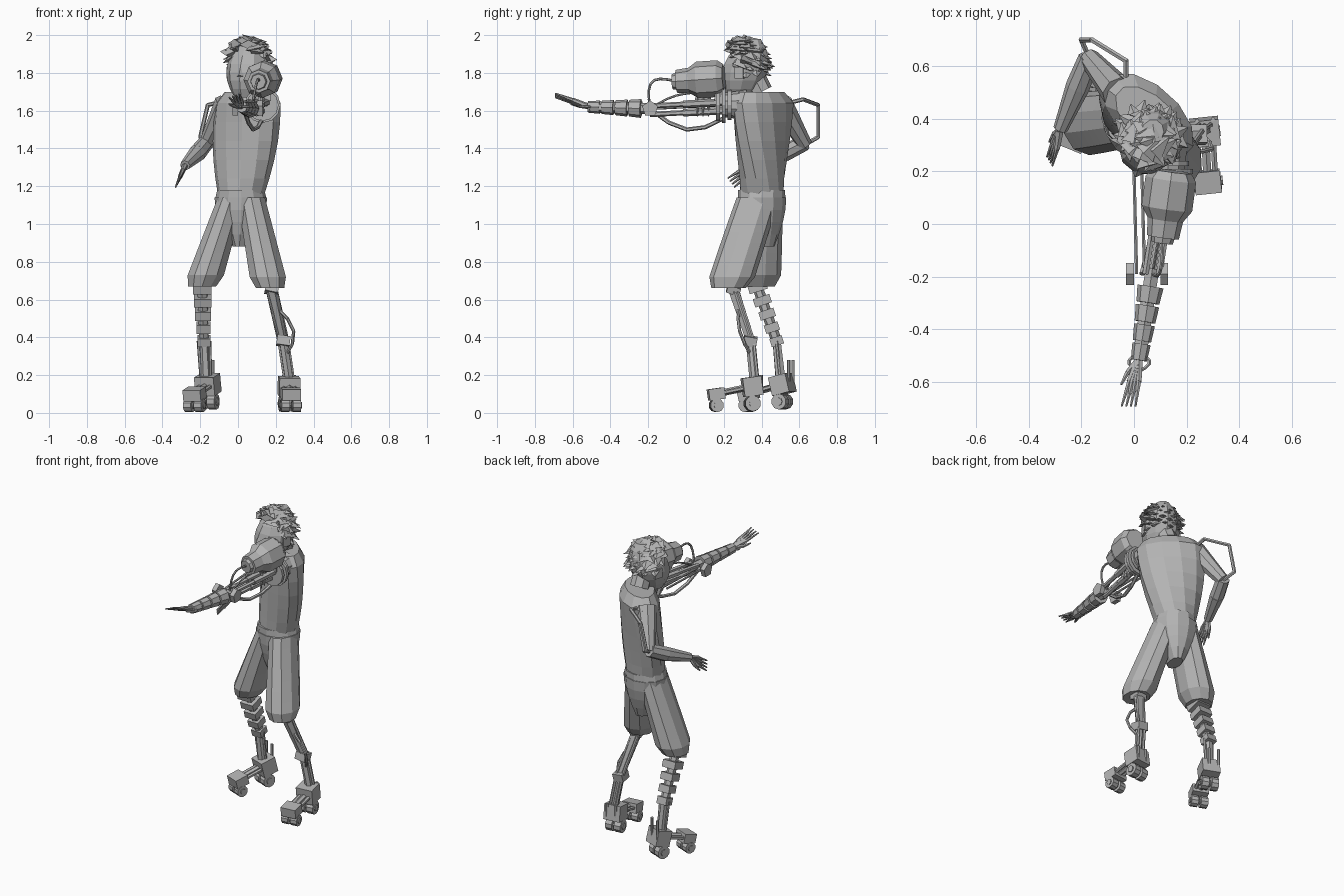
import bpy, bmesh, math, random
from mathutils import Vector, Matrix, Euler

if "Cube" in bpy.data.objects:
    bpy.data.objects.remove(bpy.data.objects["Cube"])
random.seed(4)

GREY = (0.45, 0.45, 0.45, 1)
grey = bpy.data.materials.new("plain_grey")
grey.use_nodes = True
grey.diffuse_color = GREY
grey.node_tree.nodes["Principled BSDF"].inputs["Base Color"].default_value = GREY

RIGHT, UP, BACK = Vector((1, 0, 0)), Vector((0, 0, 1)), Vector((0, 1, 0))


class Part:
    """Collects primitives into one flat-shaded object."""

    def __init__(self, name):
        self.name, self.bm = name, bmesh.new()

    def beam(self, start, end, radius, taper=1.0, sides=6, flat=1.0):
        axis = end - start
        turn = axis.to_track_quat('Z', 'Y').to_matrix().to_4x4()
        place = Matrix.Translation((start + end) / 2) @ turn @ Matrix.Diagonal((1, flat, 1, 1))
        bmesh.ops.create_cone(self.bm, cap_ends=True, segments=sides, radius1=radius,
                              radius2=radius * taper, depth=axis.length, matrix=place)

    def box(self, centre, size, tilt=(0, 0, 0)):
        turn = Euler([math.radians(d) for d in tilt]).to_matrix().to_4x4()
        bmesh.ops.create_cube(self.bm, size=1, matrix=Matrix.Translation(centre) @ turn
                              @ Matrix.Diagonal((*size, 1)))

    def tube(self, points, radius):
        for start, end in zip(points, points[1:]):
            self.beam(start, end, radius)
        for corner in points[1:-1]:
            bmesh.ops.create_icosphere(self.bm, subdivisions=1, radius=radius,
                                       matrix=Matrix.Translation(corner))

    def hose(self, start, end, bulge, radius, steps=5):
        """Tube from start to end that bows out by bulge."""
        self.tube([start.lerp(end, i / steps) + bulge * math.sin(math.pi * i / steps)
                   for i in range(steps + 1)], radius)

    def sweep(self, start, end, shape, yaw=(0, 0), steps=5, sides=10):
        """Level rings from start to end; shape(t) gives half width and half depth."""
        loops = []
        for step in range(steps + 1):
            t = step / steps
            turn = Matrix.Rotation(math.radians(yaw[0] + (yaw[1] - yaw[0]) * t), 3, 'Z')
            wide, deep = shape(t)
            angles = [math.tau * (i + 0.5) / sides for i in range(sides)]
            loops.append([self.bm.verts.new(start.lerp(end, t) + turn @ Vector(
                (wide * math.cos(a), deep * math.sin(a), 0))) for a in angles])
        for low, high in zip(loops, loops[1:]):
            for i in range(sides):
                j = (i + 1) % sides
                self.bm.faces.new((low[i], low[j], high[j], high[i]))
        self.bm.faces.new(loops[0][::-1])
        self.bm.faces.new(loops[-1])

    def hand(self, wrist, knuckles, side, spread, length):
        """Palm, four fingers fanned along side, and a thumb."""
        side = side.normalized()
        ahead = (knuckles - wrist).normalized()
        for finger in (-1.5, -0.5, 0.5, 1.5):
            root = knuckles + side * finger * spread
            tip = root + (ahead + side * finger * 0.06) * length
            self.beam(wrist.lerp(root, 0.1), root, 0.015, 0.8)
            self.beam(root, tip, 0.01, 0.4)
        thumb = wrist.lerp(knuckles, 0.6) - side * 0.035
        self.beam(wrist, thumb, 0.013, 0.8)
        self.beam(thumb, thumb + (ahead - side * 0.3) * 0.05, 0.01, 0.5)

    def done(self):
        bmesh.ops.recalc_face_normals(self.bm, faces=self.bm.faces)
        mesh = bpy.data.meshes.new(self.name)
        self.bm.to_mesh(mesh)
        self.bm.free()
        mesh.materials.append(grey)
        bpy.context.collection.objects.link(bpy.data.objects.new(self.name, mesh))


# torso, twisted so the left shoulder leads
waist, chest, neck = Vector((0.015, 0.4, 1.14)), Vector((0.055, 0.41, 1.64)), Vector((0.06, 0.4, 1.7))
part = Part("torso")
part.sweep(waist, chest, lambda t: (0.12 + 0.09 * math.sin(t * 1.6), 0.115), (-20, -42), sides=12)
part.sweep(chest, neck, lambda t: (0.21 - 0.05 * t, 0.115 - 0.03 * t), (-42, -42), steps=1, sides=12)
part.beam(neck, neck + Vector((0, -0.05, 0.1)), 0.06, sides=8)
part.done()


# shorts: seat, waistband and two flared legs gathered at the hem
def trouser_leg(t):
    size = (0.11 - 0.03 * t) * min(1, 0.75 + 3 * t)
    return size * 0.95, size * (1.1 + 0.3 * t)


part = Part("shorts")
part.sweep(waist - UP * 0.26, waist, lambda t: (0.04 + 0.1 * math.sin(t * 1.6), 0.07 + 0.06 * math.sin(t * 1.6)),
           (-15, -15), 4, 12)
part.sweep(waist, waist + UP * 0.04, lambda t: (0.135 - 0.01 * t, 0.125), (-15, -15), 1, 12)
for hem, hip in ((Vector((0.17, 0.225, 0.66)), Vector((0.07, 0.38, 1.14))),
                 (Vector((-0.19, 0.38, 0.67)), Vector((-0.035, 0.4, 1.14)))):
    part.sweep(hem, hip, trouser_leg, steps=8)
part.done()

# head with tapered chin, nose and ears
chin, crown = Vector((0.04, 0.28, 1.67)), Vector((0.07, 0.35, 1.98))
middle = chin.lerp(crown, 0.55)
face_turn = Matrix.Rotation(math.radians(-20), 3, 'Z')
face, cheek = face_turn @ -BACK, face_turn @ RIGHT


def skull(t):
    size = 0.12 * math.sin(math.pi * (0.12 + 0.8 * t)) ** 0.7
    return size * 0.95, size * 1.05


part = Part("head")
part.sweep(chin, crown, skull, (-20, -20), steps=7)
part.beam(middle + face * 0.11, middle + face * 0.13 - UP * 0.06, 0.012, 1.8, 4)
for s in (-1, 1):
    part.box(middle + cheek * s * 0.105 - UP * 0.04, (0.02, 0.05, 0.06), (0, 0, -20))
part.done()

# tousled hair: a cap of broad tapered locks swept down and back
part = Part("hair")
count = 90
for i in range(count):
    z = 1 - 1.5 * i / count
    ring = math.sqrt(1 - z * z)
    n = Vector((math.cos(i * 2.4) * ring, math.sin(i * 2.4) * ring, z))
    front = n.dot(face)
    if front > 0.3 + 0.6 * max(z, 0) or (z < 0 and front > -0.1):
        continue
    root = middle + n * 0.105 + UP * (0.01 + 0.025 * max(z, 0))
    stray = Vector((random.uniform(-1, 1), random.uniform(-1, 1), -0.7))
    lock = (n * 0.35 + stray * 0.4 - face * 0.3).normalized()
    part.beam(root - lock * 0.03, root + lock * random.uniform(0.03, 0.06), 0.05, 0.05, 4, 0.5)
part.done()

# right arm, bent back, with its hose
shoulder, elbow, wrist = Vector((-0.06, 0.5, 1.64)), Vector((-0.17, 0.63, 1.42)), Vector((-0.28, 0.36, 1.31))
part = Part("right_arm")
part.beam(shoulder, elbow, 0.065, 0.6, 8)
part.beam(elbow + UP * 0.01, elbow.lerp(wrist, 0.4), 0.042, 1.1, 8)
part.beam(elbow.lerp(wrist, 0.4), wrist, 0.046, 0.6, 8)
part.hand(wrist, wrist + Vector((-0.02, -0.06, -0.045)), Vector((0.3, -0.5, 0.7)), 0.016, 0.08)
part.done()

part = Part("right_arm_hose")
part.tube([shoulder + Vector((0.03, 0.04, 0)), Vector((-0.03, 0.62, 1.66)), Vector((-0.16, 0.7, 1.63)),
           Vector((-0.2, 0.7, 1.46)), elbow], 0.011)
part.done()

# left arm: shoulder discs, struts, elbow and segmented forearm
shoulder, elbow, wrist = Vector((0.13, 0.2, 1.63)), Vector((0.07, -0.19, 1.61)), Vector((0.02, -0.51, 1.62))
part = Part("shoulder_mount")
part.beam(shoulder + BACK * 0.12, shoulder, 0.08, 0.8, 10)
for k, radius in enumerate((0.08, 0.095, 0.085)):
    near = shoulder + BACK * (0.04 - 0.03 * k)
    part.beam(near, near - BACK * 0.02, radius, sides=12)
part.done()

part = Part("left_arm_struts")
for k in range(3):
    a = math.tau * (k + 0.25) / 3
    off = (RIGHT * math.cos(a) + UP * math.sin(a)) * 0.03
    part.beam(shoulder + off, elbow + off, 0.014)
    part.beam(shoulder + off, shoulder.lerp(elbow, 0.55) + off, 0.02)
    spike = shoulder - BACK * (0.08 + 0.03 * k)
    part.beam(spike + UP * 0.04, spike - UP * 0.06, 0.013, 0.2, 4)
for side in (0.13, 0.1):
    part.beam(shoulder - RIGHT * side, elbow - RIGHT * (side - 0.07), 0.007)
part.done()

part = Part("left_forearm")
for s in (-1, 1):
    hinge = elbow + RIGHT * (s * 0.05 - 0.02)
    part.beam(hinge, hinge + RIGHT * s * 0.03, 0.044, sides=5)
part.beam(elbow + BACK * 0.02, wrist, 0.03)
for k in range(4):
    segment = (elbow.lerp(wrist, (k + side) / 4.4 + 0.15) for side in (0, 0.85))
    part.beam(*segment, 0.05 - 0.005 * k, 0.88, 8)
for s in (-1, 1):
    part.hose(wrist + BACK * 0.02, wrist - BACK * 0.05, RIGHT * s * 0.04, 0.007)
part.hand(wrist, wrist + Vector((-0.02, -0.09, 0.03)), RIGHT + UP * 0.4, 0.013, 0.1)
part.done()

# canister above the shoulder, narrowing to a nozzle
back_end = Vector((0.14, 0.17, 1.77))
front_end = Vector((0.11, -0.05, 1.755))
shaft = front_end - back_end
part = Part("canister")
part.beam(back_end - shaft * 0.14, back_end, 0.075, 1.3, 8)
part.beam(back_end, back_end + shaft / 2, 0.097, sides=8)
part.beam(back_end + shaft / 2, back_end + shaft * 0.7, 0.097, 0.7, 8)
part.beam(back_end + shaft * 0.7, front_end, 0.068, 0.9, 8)
part.beam(front_end, front_end + shaft * 0.1, 0.045, 0.9, 8)
part.box(back_end - UP * 0.08, (0.07, 0.04, 0.08))
part.done()

part = Part("left_arm_hoses")
part.hose(front_end, elbow, Vector((0.01, -0.06, 0.07)), 0.007, 7)
part.hose(front_end + Vector((0, 0.09, -0.06)), elbow, UP * 0.02, 0.006)
part.hose(shoulder - UP * 0.07, elbow - RIGHT * 0.04, UP * -0.085, 0.011, 4)
part.done()

# left shin: struts around a bent rod, with a looping hose
knee, bend, ankle = Vector((0.17, 0.24, 0.69)), Vector((0.24, 0.34, 0.38)), Vector((0.27, 0.36, 0.18))
part = Part("left_shin")
part.beam(knee, bend, 0.033, 0.7)
part.beam(bend, ankle, 0.024)
for s in (-1, 1):
    off = RIGHT * s * 0.022 + BACK * 0.018
    part.tube([knee + off, bend + off, ankle + off], 0.01)
part.box(bend, (0.07, 0.07, 0.05), (-10, 8, 0))
part.box(knee.lerp(bend, 0.12), (0.07, 0.07, 0.04), (-18, 12, 0))
part.hose(knee.lerp(bend, 0.4), bend.lerp(ankle, 0.4), Vector((0.07, -0.03, 0)), 0.009, 4)
part.done()

# right shin: stacked blocks over a bent rod
knee, bend, ankle = Vector((-0.19, 0.37, 0.69)), Vector((-0.18, 0.48, 0.38)), Vector((-0.17, 0.5, 0.18))
part = Part("right_shin")
part.beam(knee, bend, 0.028)
part.beam(bend, ankle, 0.024, 1.2)
for k in range(5):
    width = 0.1 - 0.008 * k
    part.box(knee.lerp(bend, 0.08 + 0.23 * k), (width, width, 0.046), (18, 0, 0))
for s in (-1, 1):
    part.beam(bend + RIGHT * s * 0.03, ankle + RIGHT * s * 0.025, 0.009)
part.done()


def foot(name, heel, toe, yaw, pitch, spur_height):
    """Two wheeled blocks joined by rods, with spurs behind the heel."""
    part = Part(name)
    side = Matrix.Rotation(math.radians(yaw), 3, 'Z') @ RIGHT
    part.box(heel, (0.11, 0.1, 0.1), (pitch, 0, yaw))
    part.box(toe, (0.1, 0.085, 0.06), (pitch, 0, yaw))
    part.beam(heel, toe, 0.018)
    for off in (side * -0.03, side * 0.03):
        part.beam(heel + off, toe + off, 0.012)
        spur = heel + off + BACK * 0.045
        part.beam(spur - UP * 0.03, spur + UP * spur_height, 0.009)
        for block, drop, radius in ((heel, 0.09, 0.042), (toe, 0.06, 0.036)):
            hub = block + off - UP * drop
            part.beam(hub - side * 0.022, hub + side * 0.022, radius, sides=10)
            part.beam(hub - side * 0.028, hub + side * 0.028, radius / 2, sides=8)
    part.done()


foot("left_foot", Vector((0.27, 0.35, 0.14)), Vector((0.28, 0.16, 0.1)), 6, 8, 0.06)
foot("right_foot", Vector((-0.16, 0.51, 0.15)), Vector((-0.23, 0.33, 0.1)), -22, 14, 0.13)
